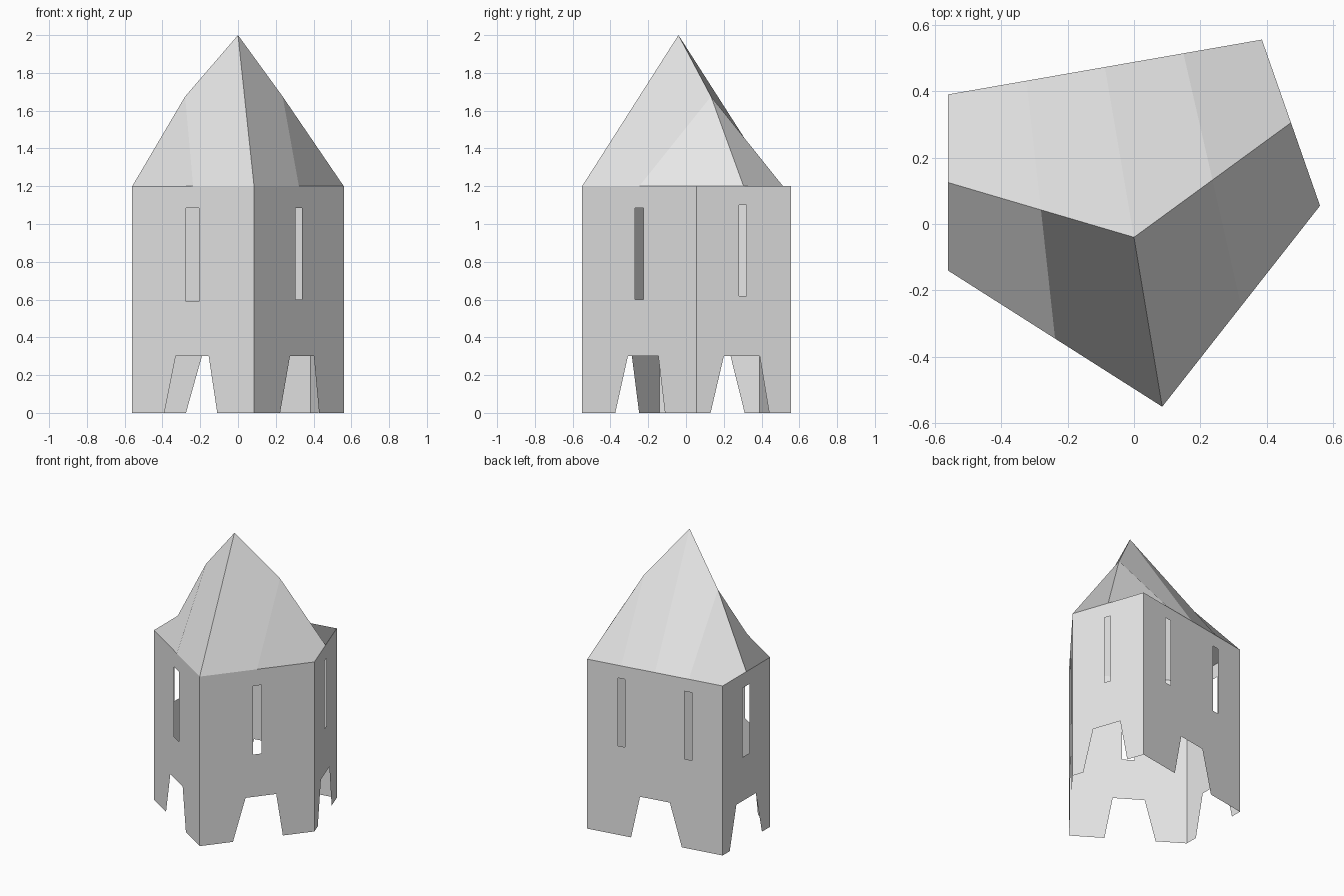
import bpy
import bmesh
from mathutils import Vector

cube = bpy.data.objects.get("Cube")
if cube:
    bpy.data.objects.remove(cube, do_unlink=True)

EAVES = 1.2
ARCH = 0.3

stone = bpy.data.materials.new("pale_grey")
stone.use_nodes = True
stone.diffuse_color = (0.8, 0.8, 0.8, 1)
stone.node_tree.nodes["Principled BSDF"].inputs["Base Color"].default_value = (0.8, 0.8, 0.8, 1)


def finish(bm, name):
    mesh = bpy.data.meshes.new(name)
    bm.to_mesh(mesh)
    bm.free()
    mesh.materials.append(stone)
    obj = bpy.data.objects.new(name, mesh)
    bpy.context.collection.objects.link(obj)
    return obj


# Five-sided plan, counter-clockwise
right_back = Vector((-0.56, 0.39, 0))
right_front = Vector((-0.56, -0.14, 0))
front = Vector((0.085, -0.55, 0))
left_front = Vector((0.56, 0.055, 0))
left_back = Vector((0.385, 0.555, 0))


def wall(name, start, end, arch, windows):
    """Thin wall with an arch notch in the foot and slit windows.
    arch: foot and top positions along the wall; windows: (from, to, sill, head)."""
    a, b, c, d = arch
    loops = [[(0, 0), (a, 0), (b, ARCH), (c, ARCH), (d, 0), (1, 0), (1, EAVES), (0, EAVES)]]
    for u0, u1, sill, head in windows:
        loops.append([(u0, sill), (u1, sill), (u1, head), (u0, head)])
    bm = bmesh.new()
    edges = []
    for loop in loops:
        verts = [bm.verts.new(start.lerp(end, u) + Vector((0, 0, z))) for u, z in loop]
        for i, v in enumerate(verts):
            edges.append(bm.edges.new((v, verts[(i + 1) % len(verts)])))
    along = (end - start).normalized()
    outward = along.cross(Vector((0, 0, 1)))
    bmesh.ops.triangle_fill(bm, use_beauty=True, edges=edges, normal=outward)
    bm.normal_update()
    flipped = [f for f in bm.faces if f.normal.dot(outward) < 0]
    bmesh.ops.reverse_faces(bm, faces=flipped)
    return finish(bm, name)


# Walls
wall("right_wall", right_back, right_front, (0.15, 0.29, 0.70, 0.83), [(0.42, 0.57, 0.61, 1.10)])
wall("front_right_wall", right_front, front, (0.264, 0.357, 0.628, 0.698), [(0.442, 0.55, 0.59, 1.085)])
wall("front_left_wall", front, left_front, (0.29, 0.40, 0.667, 0.725), [(0.463, 0.537, 0.60, 1.085)])
wall("left_wall", left_front, left_back, (0.15, 0.29, 0.67, 0.77), [(0.45, 0.53, 0.62, 1.10)])
wall("back_wall", left_back, right_back, (0.324, 0.39, 0.61, 0.699),
     [(0.228, 0.28, 0.63, 1.11), (0.72, 0.772, 0.63, 1.11)])

# Roof: three folded panels meeting at ridges that bulge halfway down
up = Vector((0, 0, EAVES))
A, B, C, D, E = [p + up for p in (right_back, right_front, front, left_front, left_back)]
apex = Vector((0, -0.04, 2))
right_foot = A.lerp(B, 0.5)
left_foot = D.lerp(E, 0.5)
bulge = Vector((0, 0, 0.075))
right_knee = apex.lerp(right_foot, 0.5) + bulge
left_knee = apex.lerp(left_foot, 0.5) + bulge
back_mid = E.lerp(A, 0.5)

bm = bmesh.new()


def fold_after(foot, knee, corner, end):
    """Half panel running counter-clockwise away from a side ridge."""
    mid = corner.lerp(end, 0.5)
    return [(foot, corner, mid, knee), (knee, mid, end, apex)]


def fold_before(start, corner, knee, foot):
    """Half panel running counter-clockwise up to a side ridge."""
    mid = start.lerp(corner, 0.5)
    return [(corner, foot, knee, mid), (apex, start, mid, knee)]


quads = fold_after(right_foot, right_knee, B, C)
quads += fold_before(C, D, left_knee, left_foot)
quads += fold_after(left_foot, left_knee, E, back_mid)
quads += fold_before(back_mid, A, right_knee, right_foot)
for quad in quads:
    bm.faces.new([bm.verts.new(p) for p in quad])
bmesh.ops.remove_doubles(bm, verts=bm.verts, dist=0.001)
finish(bm, "roof")
